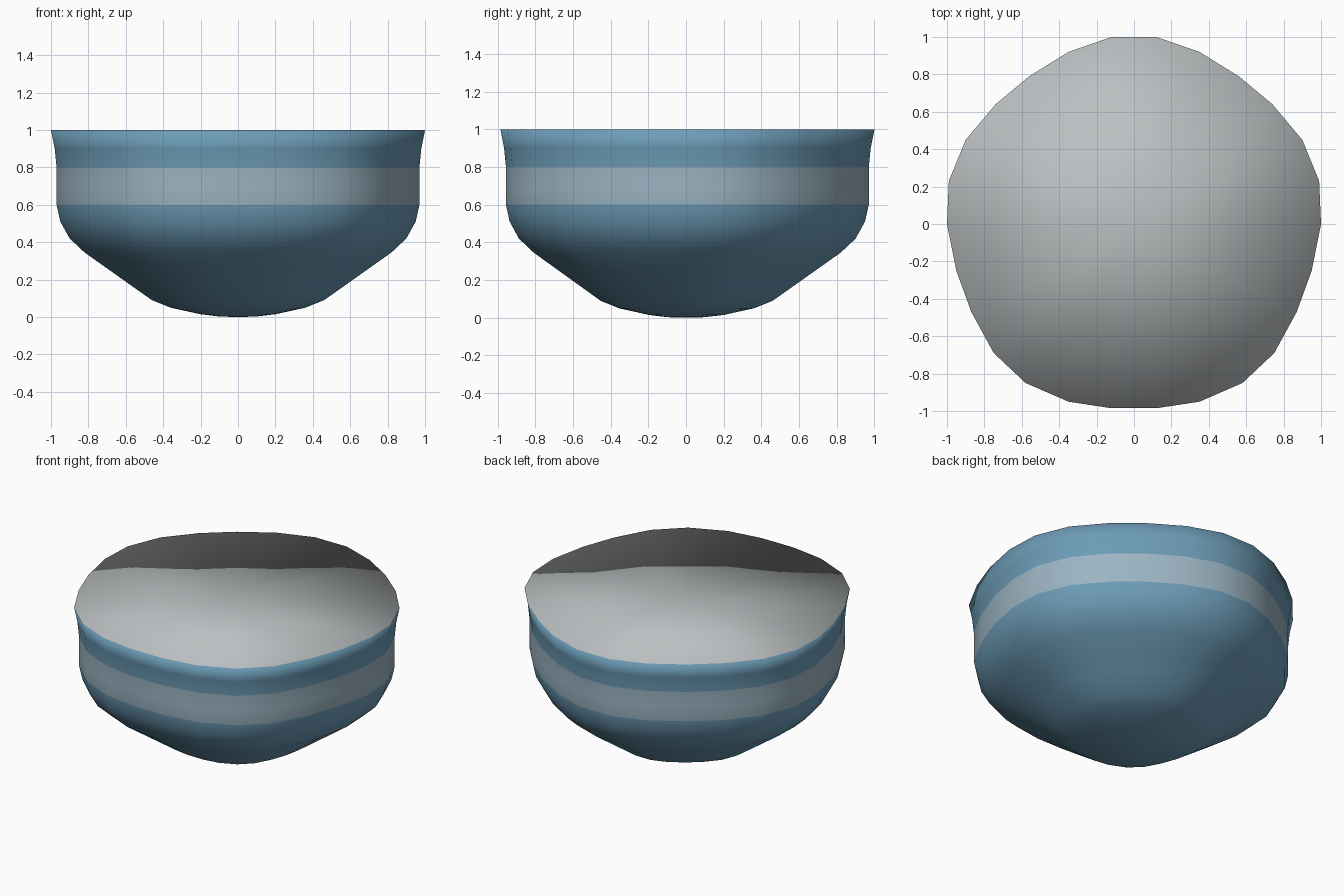
import bpy, bmesh

if "Cube" in bpy.data.objects:
    bpy.data.objects.remove(bpy.data.objects["Cube"])


def material(name, colour):
    m = bpy.data.materials.new(name)
    m.diffuse_color = (*colour, 1)
    m.use_nodes = True
    m.node_tree.nodes["Principled BSDF"].inputs["Base Color"].default_value = m.diffuse_color
    return m


# Rim outline: right half from back to front, mirrored for the left half
half = [(.12, 1), (.35, .92), (.56, .79), (.74, .64), (.90, .45), (.99, .23),
        (1, 0), (.95, -.25), (.87, -.47), (.75, -.69), (.58, -.85),
        (.35, -.95), (.12, -.985)]
outline = half + [(-x, y) for x, y in reversed(half)]
outline.reverse()  # counter-clockwise
n = len(outline)

# Body profile: (scale of the rim outline, height)
profile = [(.10, .003), (.20, .015), (.36, .05), (.46, .09), (.58, .175),
           (.70, .26), (.82, .345), (.90, .42), (.95, .51), (.97, .6),
           (.97, .7), (.97, .8), (.98, .9), (1, 1)]

bm = bmesh.new()
rings = [[bm.verts.new((s * x, s * y, z)) for x, y in outline] for s, z in profile]
base = bm.verts.new((0, 0, 0))
apex = bm.verts.new((0, -.01, .97))

# Side walls with a pale band between z = 0.6 and 0.8
for i in range(len(rings) - 1):
    a, b = rings[i], rings[i + 1]
    for j in range(n):
        k = (j + 1) % n
        f = bm.faces.new((a[j], a[k], b[k], b[j]))
        f.material_index = 1 if .59 < profile[i][1] < .79 else 0

# Bottom fan and top fan with a few warmer wedges
for j in range(n):
    k = (j + 1) % n
    bm.faces.new((rings[0][k], rings[0][j], base))
    f = bm.faces.new((rings[-1][j], rings[-1][k], apex))
    f.material_index = 2
bm.normal_update()
for f in bm.faces:
    f.smooth = True

mesh = bpy.data.meshes.new("bowl")
bm.to_mesh(mesh)
bm.free()
mesh.materials.append(material("blue", (.15, .33, .47)))
mesh.materials.append(material("pale_band", (.33, .46, .54)))
mesh.materials.append(material("top_grey", (.50, .53, .54)))
bowl = bpy.data.objects.new("bowl", mesh)
bpy.context.collection.objects.link(bowl)
